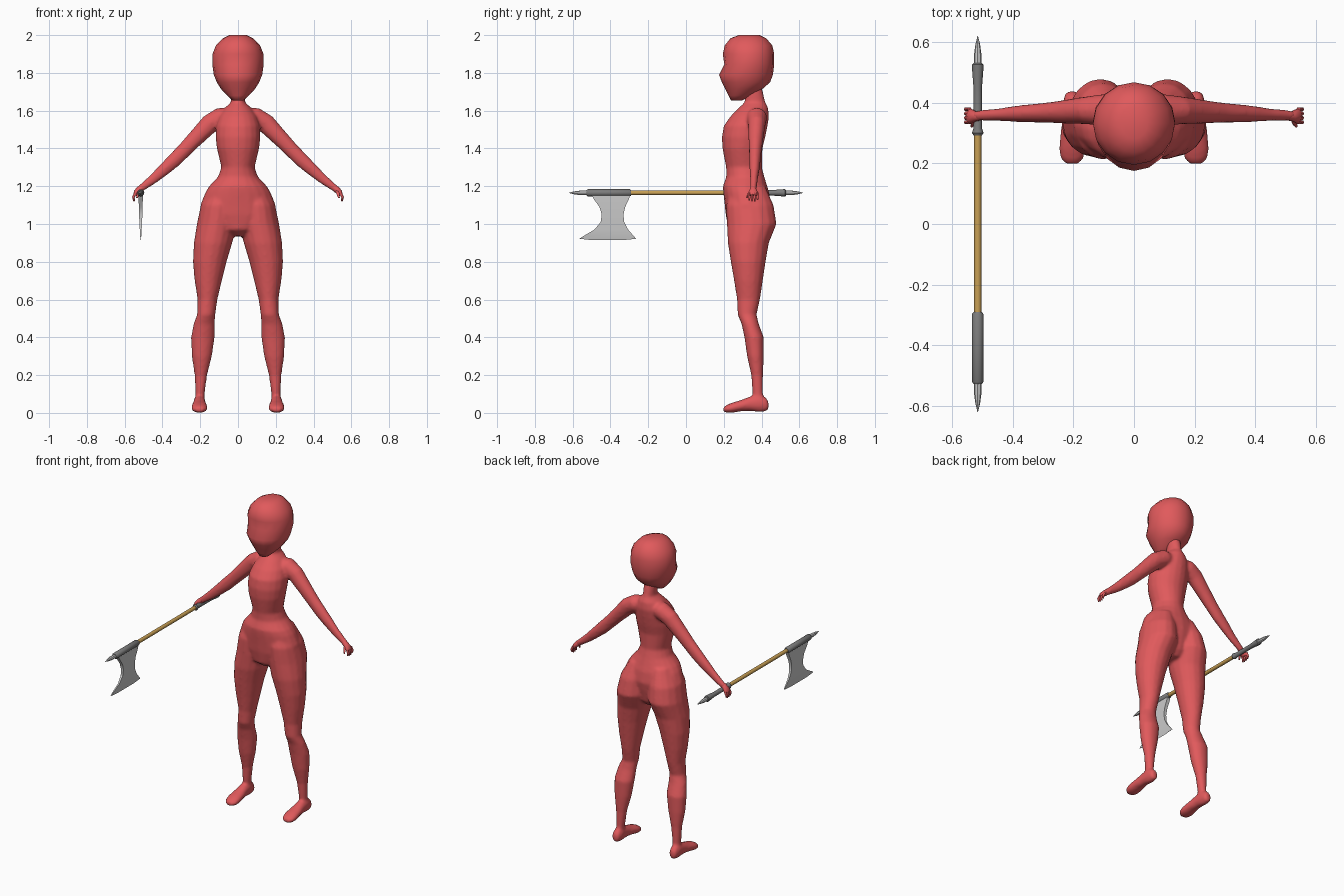
import bpy, bmesh, math
from mathutils import Vector


def material(name, rgb):
    m = bpy.data.materials.new(name)
    m.diffuse_color = (*rgb, 1)
    return m


RED = material("coral_red", (0.75, 0.102, 0.107))
WOOD = material("tan_wood", (0.58, 0.35, 0.09))
IRON = material("dark_iron", (0.2, 0.2, 0.2))
STEEL = material("light_steel", (0.6, 0.6, 0.6))


def loft(bm, rings, sides=16):
    """Skin a list of (centre, u_axis, v_axis) ellipses and cap both ends."""
    loops = []
    for c, u, v in rings:
        c, u, v = Vector(c), Vector(u), Vector(v)
        loops.append([bm.verts.new(c + u * math.cos(a) + v * math.sin(a))
                      for a in (2 * math.pi * i / sides for i in range(sides))])
    for a, b in zip(loops, loops[1:]):
        for i in range(sides):
            j = (i + 1) % sides
            bm.faces.new((a[i], a[j], b[j], b[i]))
    bm.faces.new(loops[0])
    bm.faces.new(loops[-1])


def finish(name, bm, mat, smooth_angle=60):
    bmesh.ops.recalc_face_normals(bm, faces=bm.faces)
    me = bpy.data.meshes.new(name)
    bm.to_mesh(me)
    bm.free()
    me.materials.append(mat)
    ob = bpy.data.objects.new(name, me)
    bpy.context.collection.objects.link(ob)
    bpy.context.view_layer.objects.active = ob
    for o in bpy.context.selected_objects:
        o.select_set(False)
    ob.select_set(True)
    bpy.ops.object.shade_smooth_by_angle(angle=math.radians(smooth_angle))
    return ob


def level(z, x0, x1, y0, y1):
    """Horizontal ellipse filling the given x and y ranges."""
    return ((x0 + x1) / 2, (y0 + y1) / 2, z), ((x1 - x0) / 2, 0, 0), (0, (y1 - y0) / 2, 0)


def limb(bm, pts, sides=12):
    """Tube through (x, y, z, radius, y_radius) points, rings square to the path."""
    rings = []
    for i, (x, y, z, r, ry) in enumerate(pts):
        p, q = pts[max(i - 1, 0)], pts[min(i + 1, len(pts) - 1)]
        t = Vector((q[0] - p[0], 0, q[2] - p[2])).normalized()
        rings.append(((x, y, z), t.cross(Vector((0, 1, 0))) * r, (0, ry, 0)))
    loft(bm, rings, sides)


# Torso and neck: height, half width, front y, back y
TORSO = [(.935, .04, .27, .39), (.97, .12, .225, .42), (1.05, .195, .21, .44),
         (1.1, .2, .205, .45), (1.17, .172, .197, .44), (1.2, .153, .195, .43),
         (1.25, .106, .213, .415), (1.3, .088, .212, .402), (1.4, .112, .193, .405),
         (1.46, .119, .19, .42), (1.52, .116, .2, .432), (1.57, .1, .235, .44),
         (1.615, .07, .28, .435), (1.645, .037, .31, .42), (1.73, .037, .318, .4)]
# Leg: height, inner x, outer x, front y, back y
LEG = [(1.2, .02, .14, .24, .42), (1.1, .005, .197, .212, .464), (1.0, .005, .218, .216, .48),
       (.9, .03, .234, .221, .439), (.8, .06, .239, .237, .422), (.7, .085, .23, .254, .407),
       (.6, .109, .214, .27, .392), (.52, .12, .217, .273, .374), (.47, .123, .236, .294, .386),
       (.4, .123, .249, .309, .412), (.3, .138, .245, .323, .412), (.2, .163, .23, .345, .408),
       (.1, .177, .225, .352, .408), (.04, .177, .225, .355, .412)]
# Foot: y, half width, bottom, top
FOOT = [(.437, .016, .02, .06), (.425, .026, .008, .08), (.39, .031, .004, .1),
        (.34, .033, .01, .088), (.29, .04, .008, .068), (.245, .045, 0, .055),
        (.215, .038, 0, .042), (.198, .022, .006, .03)]
# Arm: x, y, z, radius, radius along y
ARM = [(.04, .37, 1.575, .04, .045), (.09, .375, 1.565, .054, .055), (.15, .375, 1.53, .052, .047),
       (.225, .37, 1.453, .044, .04), (.285, .367, 1.39, .04, .034), (.335, .365, 1.34, .039, .031),
       (.39, .363, 1.29, .034, .027), (.447, .36, 1.24, .027, .021), (.525, .357, 1.18, .018, .017)]

# Body: overlapping lofts fused into one smooth skin
bm = bmesh.new()
loft(bm, [level(z, -w, w, a, b) for z, w, a, b in TORSO], 20)
for s in (1, -1):
    loft(bm, [level(z, s * x0, s * x1, a, b) for z, x0, x1, a, b in LEG])
    loft(bm, [((s * .204, y, (b + t) / 2), (w, 0, 0), (0, 0, (t - b) / 2)) for y, w, b, t in FOOT])
    limb(bm, [(s * x, y, z, r, ry) for x, y, z, r, ry in ARM])
body = finish("body", bm, RED)
fuse = body.modifiers.new("fuse", 'REMESH')
fuse.mode = 'VOXEL'
fuse.voxel_size = .008
fuse.use_smooth_shade = True
soften = body.modifiers.new("soften", 'SMOOTH')
soften.factor = .5
soften.iterations = 8

# Head: height, half width, front y, back y
HEAD = [(1.655, .03, .237, .3), (1.68, .058, .225, .345), (1.715, .09, .208, .405),
        (1.75, .112, .19, .445), (1.79, .128, .175, .46), (1.845, .136, .203, .467),
        (1.9, .135, .195, .467), (1.945, .117, .205, .457), (1.983, .08, .235, .425),
        (2.0, .045, .28, .39)]
bm = bmesh.new()
loft(bm, [level(z, -w, w, a, b) for z, w, a, b in HEAD], 16)
finish("head", bm, RED, 80)

# Hands: palm, four curled fingers and a thumb
for s, side in ((1, "left"), (-1, "right")):
    bm = bmesh.new()
    limb(bm, [(s * x, .355, z, r, ry) for x, z, r, ry in
              ((.505, 1.196, .016, .014), (.522, 1.182, .018, .017),
               (.538, 1.168, .015, .025), (.546, 1.152, .009, .025))], 10)
    for k in range(4):
        y = .335 + .0145 * k
        drop = (.004, 0, 0, .008)[k]
        limb(bm, [(s * .542, y, 1.165, .008, .007), (s * .554, y, 1.142, .007, .007),
                  (s * .55, y, 1.12 + drop, .004, .004)], 6)
    limb(bm, [(s * .525, .345, 1.178, .01, .008), (s * .53, .33, 1.158, .008, .007),
              (s * .535, .322, 1.138, .004, .004)], 6)
    finish(side + "_hand", bm, RED)

# Axe rods along y: (y, radius) profiles
AX, AZ = -.515, 1.165


def rod(name, profile, mat, sides=12):
    bm = bmesh.new()
    loft(bm, [((AX, y, AZ), (r, 0, 0), (0, 0, r)) for y, r in profile], sides)
    finish(name, bm, mat, 35)


rod("axe_shaft", [(-.3, .012), (.32, .012)], WOOD)
rod("axe_head_sleeve", [(-.527, .014), (-.52, .019), (-.297, .019), (-.29, .014)], IRON)
rod("axe_grip_sleeve", [(.292, .014), (.3, .019), (.315, .014), (.45, .014),
                        (.515, .019), (.525, .019), (.53, .014)], IRON)
for s, name in ((-1, "front_spike"), (1, "rear_spike")):
    rod(name, [(s * .52, .012), (s * .56, .012), (s * .59, .008), (s * .62, .001)], STEEL, 8)

# Axe blade: height, front y, back y, half thickness; tapers to the cutting edge
BLADE = [(1.155, -.5, -.295, .011), (1.13, -.487, -.303, .011), (1.09, -.458, -.322, .01),
         (1.05, -.446, -.331, .009), (1.01, -.452, -.327, .007), (.97, -.485, -.306, .005),
         (.935, -.545, -.276, .003), (.922, -.565, -.264, .001)]
bm = bmesh.new()
rows = []
for z, y0, y1, t in BLADE:
    rows.append([bm.verts.new((AX + dx, y, z)) for dx, y in ((-t, y0), (t, y0), (t, y1), (-t, y1))])
for a, b in zip(rows, rows[1:]):
    for i in range(4):
        j = (i + 1) % 4
        bm.faces.new((a[i], a[j], b[j], b[i]))
bm.faces.new(rows[0])
# Bowed lower edge
low = [bm.verts.new((AX, y, .915)) for y in (-.5, -.33)]
v = rows[-1]
bm.faces.new((v[0], v[3], low[1], low[0]))
bm.faces.new((v[1], low[0], low[1], v[2]))
bm.faces.new((v[0], low[0], v[1]))
bm.faces.new((v[3], v[2], low[1]))
finish("axe_blade", bm, STEEL, 30)
